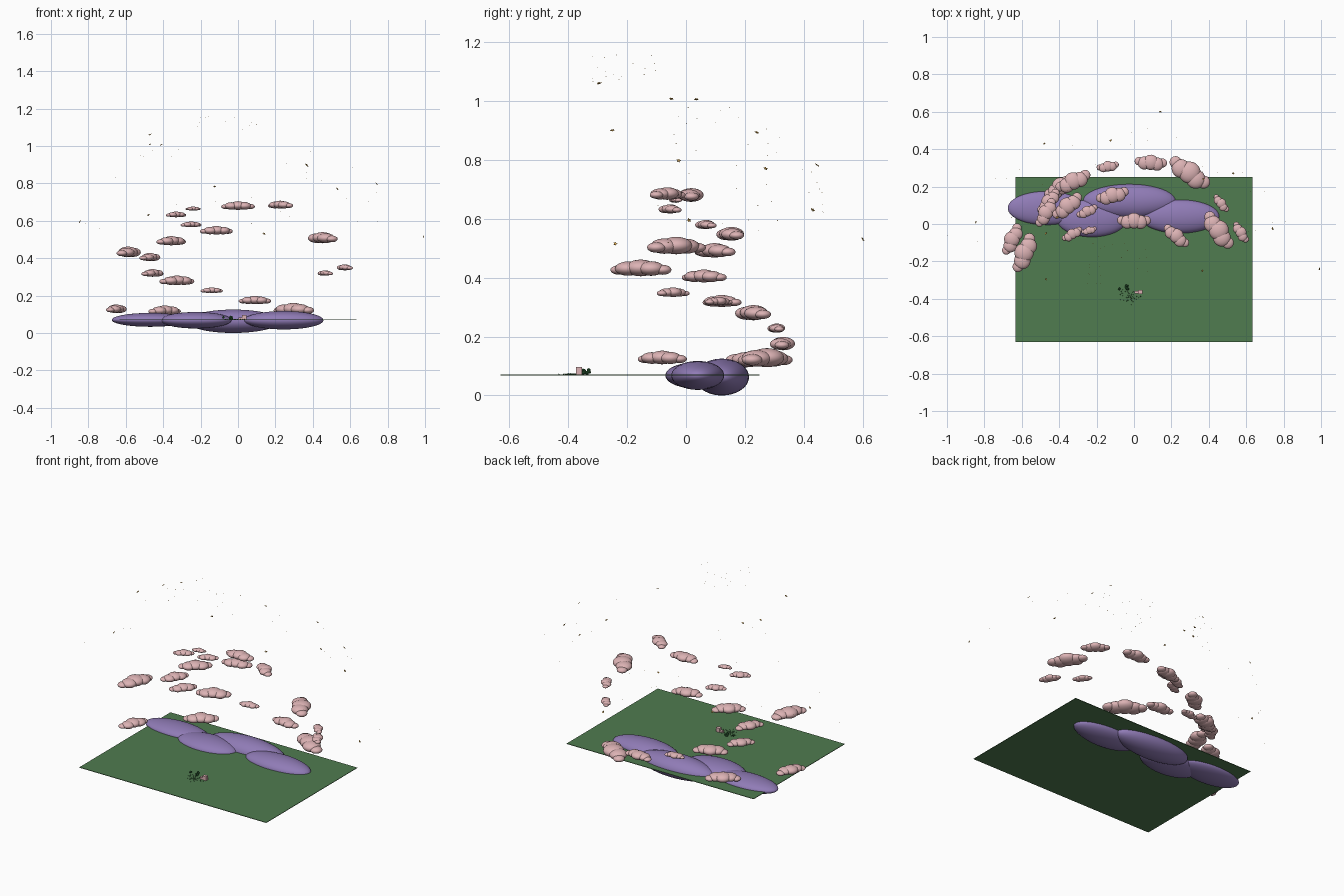
import bpy
import bmesh
import math
import random
from mathutils import Matrix, Vector

random.seed(4)

default_cube = bpy.data.objects.get("Cube")
if default_cube:
    bpy.data.objects.remove(default_cube, do_unlink=True)


def make_material(name, red, green, blue):
    material = bpy.data.materials.new(name)
    material.use_nodes = True
    colour = (red, green, blue, 1)
    material.diffuse_color = colour
    material.node_tree.nodes["Principled BSDF"].inputs["Base Color"].default_value = colour
    return material


meadow_green = make_material("meadow green", .08, .2, .08)
hill_purple = make_material("hill purple", .28, .2, .47)
cloud_pink = make_material("cloud pink", .72, .45, .46)
leaf_green = make_material("leaf green", .03, .13, .04)
star_gold = make_material("star gold", .75, .42, .08)


def finish(name, bm, material, smooth=False):
    """Turn a bmesh into a named object with one colour."""
    mesh = bpy.data.meshes.new(name)
    bm.to_mesh(mesh)
    bm.free()
    mesh.materials.append(material)
    for polygon in mesh.polygons:
        polygon.use_smooth = smooth
    part = bpy.data.objects.new(name, mesh)
    bpy.context.collection.objects.link(part)
    return part


def add_ellipsoid(bm, centre, radii, turn=Matrix(), segments=24):
    placement = Matrix.Translation(centre) @ turn @ Matrix.Diagonal((*radii, 1))
    bmesh.ops.create_uvsphere(bm, u_segments=segments, v_segments=segments // 2,
                              radius=1, matrix=placement)


def add_star(bm, centre, radius, facing):
    """Flat five-pointed star turned along a direction."""
    turn = facing.to_track_quat("Z", "Y").to_matrix()
    corners = []
    for index in range(10):
        reach = radius if index % 2 == 0 else radius * .45
        angle = index * math.pi / 5
        point = Vector((math.cos(angle), math.sin(angle), 0)) * reach
        corners.append(bm.verts.new(centre + turn @ point))
    face = bm.faces.new(corners)
    extruded = bmesh.ops.extrude_face_region(bm, geom=[face])
    moved = [item for item in extruded["geom"] if isinstance(item, bmesh.types.BMVert)]
    bmesh.ops.translate(bm, verts=moved, vec=facing.normalized() * radius * .3)


# Thin meadow sheet
bm = bmesh.new()
bmesh.ops.create_cube(bm, size=1, matrix=Matrix.Translation((0, -.19, .07))
                      @ Matrix.Diagonal((1.265, .88, .003, 1)))
finish("meadow", bm, meadow_green)

# Long rounded hills
hills = {
    "far_right_hill": ((-.47, .085, .07), (.205, .09, .037)),
    "right_hill": ((-.225, .03, .068), (.19, .1, .044)),
    "back_hill": ((-.025, .122, .0625), (.25, .092, .0625)),
    "left_hill": ((.245, .04, .068), (.212, .09, .049)),
}
for name, (centre, radii) in hills.items():
    bm = bmesh.new()
    add_ellipsoid(bm, centre, radii, segments=48)
    finish(name, bm, hill_purple, True)

# Clouds: x, y, z, half length, heading in degrees
clouds = [
    (0, .015, .68, .09, 0), (.225, -.065, .685, .082, -40),
    (-.33, -.055, .633, .06, 30), (-.24, -.035, .665, .042, 15),
    (-.25, .067, .58, .06, 25), (-.115, .152, .548, .09, 15),
    (-.355, .095, .492, .095, 40), (.45, -.035, .508, .115, -55),
    (-.585, -.155, .432, .11, 68), (-.47, .06, .405, .085, 60),
    (.57, -.045, .35, .063, -57), (.465, .11, .32, .056, -50),
    (-.455, .12, .32, .08, 50), (-.325, .227, .28, .1, 25),
    (-.14, .307, .228, .06, 10), (.09, .327, .175, .087, -4),
    (-.65, -.082, .128, .09, 65), (-.39, .2, .12, .1, 35),
    (.295, .272, .127, .125, -35),
]
# Each puff: shift along the cloud, size, sideways lean
puffs = [(-.74, .26, .05), (-.4, .4, -.04), (0, .47, .03), (.38, .41, -.05), (.72, .28, .04)]
for number, (x, y, z, length, heading) in enumerate(clouds):
    bm = bmesh.new()
    turn = Matrix.Rotation(math.radians(heading), 4, "Z")
    for shift, size, lean in puffs:
        offset = turn @ Vector((shift, lean, size * .3 - .13)) * length
        radius = size * length
        add_ellipsoid(bm, Vector((x, y, z)) + offset,
                      (radius, radius, radius * .55), turn)
    finish(f"cloud_{number}", bm, cloud_pink, True)

# Larger stars, facing outward from the middle of the dome
middle = Vector((0, -.1, .1))
stars = [
    (-.47, -.05, 1.007), (-.41, .035, 1.005), (.365, -.25, .9), (.53, .27, .77),
    (.74, -.025, .797), (-.125, .445, .782), (-.478, .43, .63), (-.845, .01, .595),
    (.99, -.24, .515), (.14, .6, .53), (-.47, -.295, 1.06), (.37, .24, .893),
]
bm = bmesh.new()
for star in stars:
    centre = Vector(star)
    add_star(bm, centre, .008, centre - middle)
finish("large_stars", bm, star_gold)

# Tiny stars scattered over the dome and clustered at its crown
bm = bmesh.new()
for index in range(40):
    angle = random.uniform(0, math.pi)
    lift = random.uniform(.45, 1.1)
    direction = Vector((math.cos(angle) * math.cos(lift),
                        math.sin(angle) * math.cos(lift) * .7, math.sin(lift)))
    add_star(bm, middle + direction, .002, direction)
for index in range(30):
    centre = Vector((random.uniform(-.25, .1), random.uniform(-.33, -.1),
                     random.uniform(1.06, 1.16)))
    add_star(bm, centre, .002, centre - middle)
for side in (-1, 1):
    centre = Vector((side * .997, -.06, .52))
    add_star(bm, centre, .003, centre - middle)
finish("tiny_stars", bm, star_gold)

# Small cottage block with a lower wing
bm = bmesh.new()
for centre, size in (((.033, -.364, .083), (.025, .02, .026)),
                     ((.013, -.364, .077), (.02, .014, .012))):
    bmesh.ops.create_cube(bm, size=1, matrix=Matrix.Translation(centre)
                          @ Matrix.Diagonal((*size, 1)))
finish("cottage", bm, cloud_pink)

# Bushes beside the cottage
bm = bmesh.new()
for index in range(12):
    centre = (random.uniform(-.08, -.03), random.uniform(-.35, -.325),
              random.uniform(.076, .088))
    bmesh.ops.create_icosphere(bm, subdivisions=1, radius=random.uniform(.005, .008),
                               matrix=Matrix.Translation(centre))
finish("bushes", bm, leaf_green)

# Tufts of grass in front
bm = bmesh.new()
for index in range(60):
    centre = (random.gauss(-.02, .025), random.gauss(-.385, .018), .073)
    bmesh.ops.create_cone(bm, segments=4, radius1=.0025, radius2=0, depth=.005,
                          cap_ends=True, matrix=Matrix.Translation(centre))
finish("grass_tufts", bm, leaf_green)
